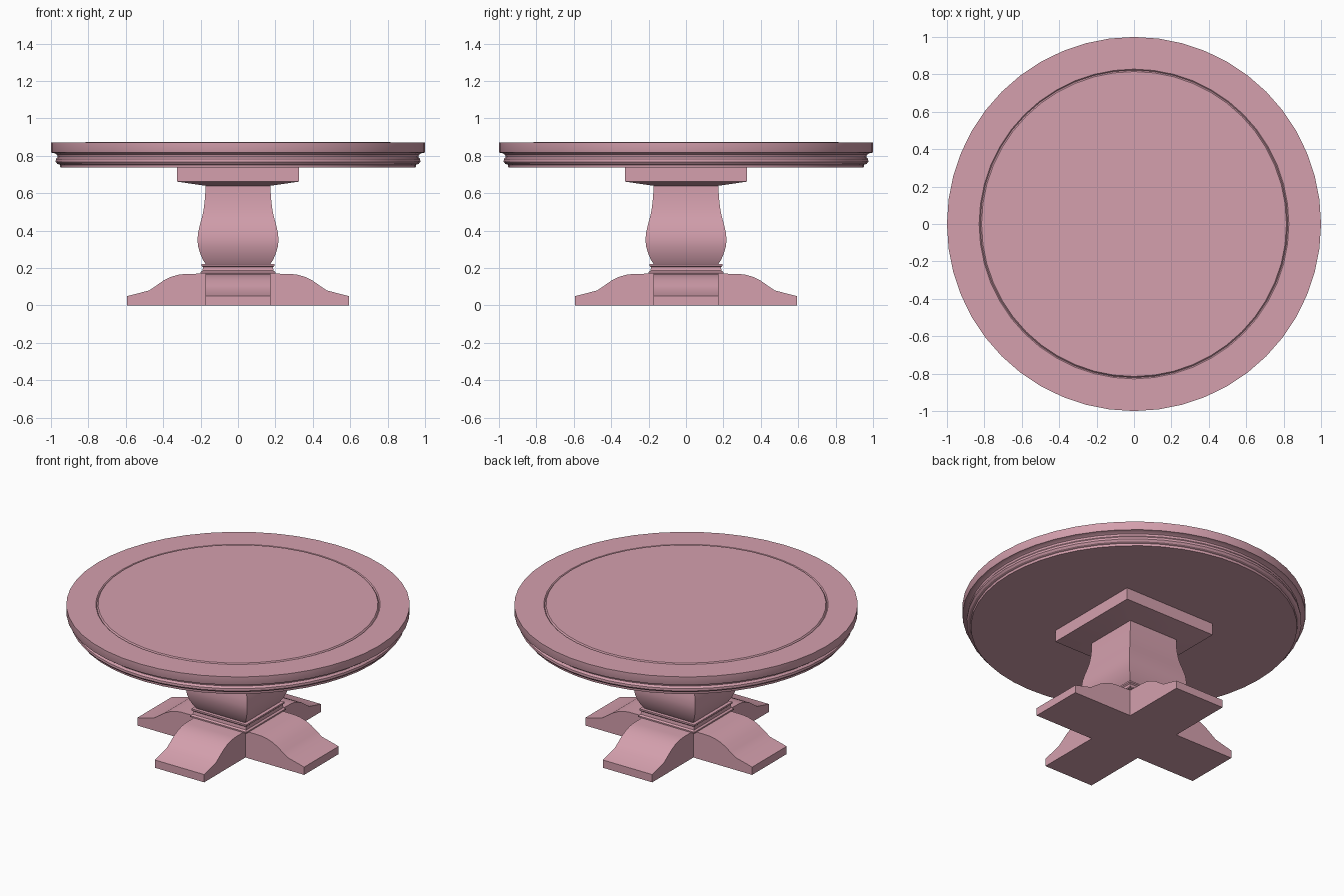
import bpy, bmesh
from math import cos, sin, pi, sqrt, radians

if "Cube" in bpy.data.objects:
    bpy.data.objects.remove(bpy.data.objects["Cube"])

wood = bpy.data.materials.new("rose_wood")
wood.diffuse_color = (0.66, 0.35, 0.42, 1)
wood.use_nodes = True
wood.node_tree.nodes["Principled BSDF"].inputs["Base Color"].default_value = wood.diffuse_color


def finish(bm, name):
    bmesh.ops.recalc_face_normals(bm, faces=bm.faces)
    mesh = bpy.data.meshes.new(name)
    bm.to_mesh(mesh)
    bm.free()
    ob = bpy.data.objects.new(name, mesh)
    mesh.materials.append(wood)
    bpy.context.collection.objects.link(ob)
    bpy.ops.object.select_all(action='DESELECT')
    ob.select_set(True)
    bpy.context.view_layer.objects.active = ob
    bpy.ops.object.shade_smooth_by_angle(angle=radians(30))
    return ob


def loft(name, profile, sides):
    """Stack of regular rings (half width, z); four sides give a square section."""
    bm = bmesh.new()
    scale, turn = (sqrt(2), pi / 4) if sides == 4 else (1, 0)
    rings = []
    for r, z in profile:
        angles = [2 * pi * i / sides + turn for i in range(sides)]
        rings.append([bm.verts.new((r * scale * cos(a), r * scale * sin(a), z)) for a in angles])
    for a, b in zip(rings, rings[1:]):
        for i in range(sides):
            j = (i + 1) % sides
            bm.faces.new((a[i], a[j], b[j], b[i]))
    bm.faces.new(rings[0][::-1])
    bm.faces.new(rings[-1])
    return finish(bm, name)


# Round top with moulded rim and grooved inlay
loft("table_top", [
    (0.95, 0.737), (0.952, 0.752), (0.966, 0.757), (0.975, 0.768), (0.974, 0.782),
    (0.964, 0.794), (0.968, 0.806), (0.982, 0.814), (0.998, 0.817), (1.0, 0.822),
    (1.0, 0.870), (0.828, 0.870), (0.822, 0.864), (0.815, 0.873)], 48)

# Square mounting plate under the top
loft("mounting_plate", [(0.175, 0.64), (0.325, 0.662), (0.325, 0.737)], 4)

# Square baluster column
loft("column", [
    (0.172, 0.22), (0.188, 0.245), (0.203, 0.28), (0.213, 0.315), (0.217, 0.35),
    (0.213, 0.39), (0.204, 0.43), (0.193, 0.47), (0.184, 0.51), (0.178, 0.56),
    (0.175, 0.60), (0.175, 0.645)], 4)

# Collar moulding and core block
loft("collar", [(0.2, 0.17), (0.2, 0.178), (0.19, 0.186), (0.187, 0.205),
                (0.195, 0.212), (0.195, 0.222)], 4)
loft("base_block", [(0.176, 0), (0.176, 0.172)], 4)

# Four scrolled feet
foot = [(0.17, 0), (0.593, 0), (0.593, 0.05), (0.475, 0.08), (0.44, 0.104),
        (0.40, 0.132), (0.36, 0.152), (0.32, 0.164), (0.28, 0.169), (0.17, 0.170)]
for k, side in enumerate(("right", "back", "left", "front")):
    bm = bmesh.new()
    face = bm.faces.new([bm.verts.new((x, -0.175, z)) for x, z in foot])
    ext = bmesh.ops.extrude_face_region(bm, geom=[face])
    moved = [v for v in ext["geom"] if isinstance(v, bmesh.types.BMVert)]
    bmesh.ops.translate(bm, verts=moved, vec=(0, 0.35, 0))
    finish(bm, "foot_" + side).rotation_euler.z = k * pi / 2
